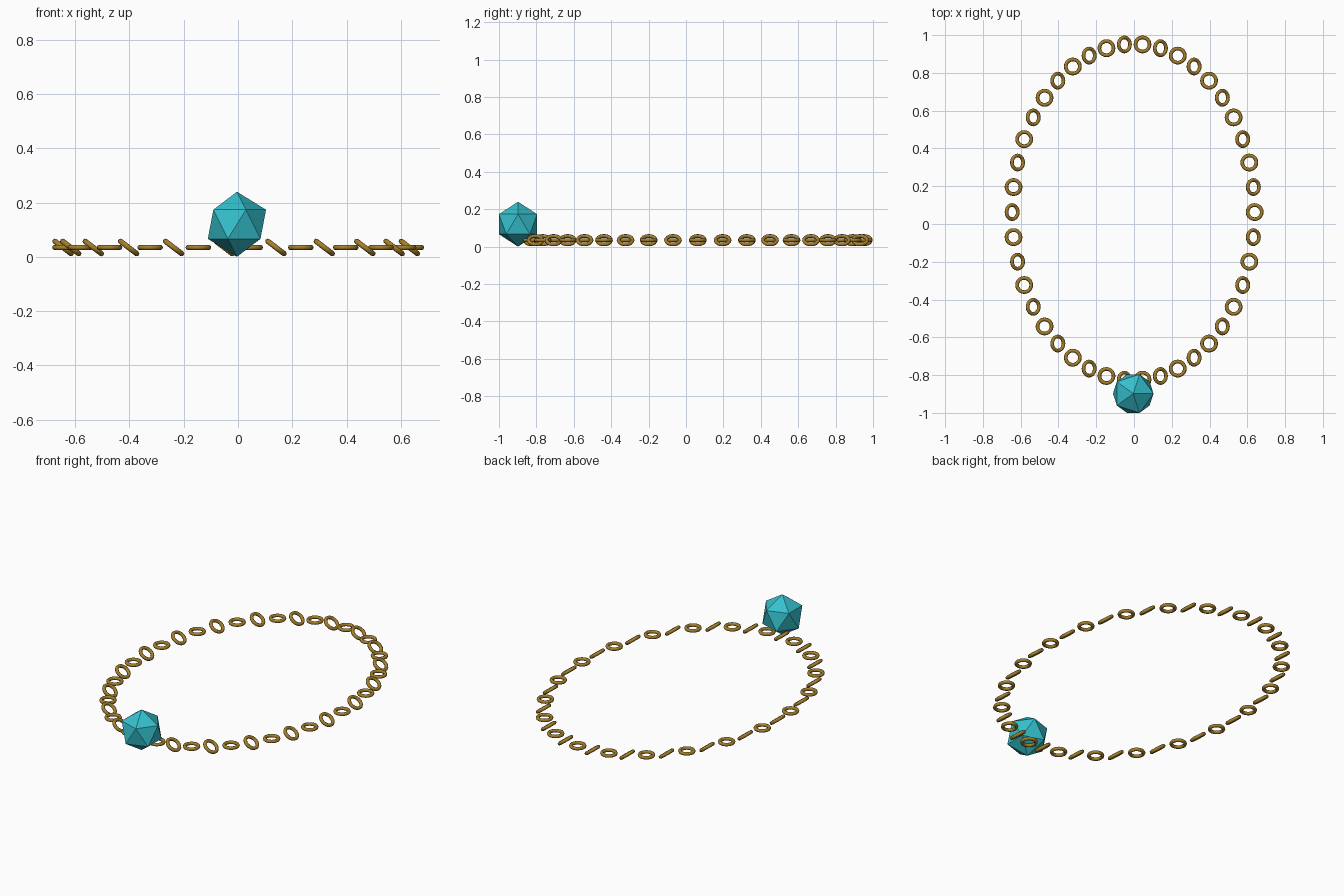
import bpy
import math

if "Cube" in bpy.data.objects:
    bpy.data.objects.remove(bpy.data.objects["Cube"])


def material(name, rgb):
    m = bpy.data.materials.new(name)
    m.diffuse_color = (*rgb, 1.0)
    m.use_nodes = True
    m.node_tree.nodes["Principled BSDF"].inputs["Base Color"].default_value = m.diffuse_color
    return m


gold = material("antique gold", (0.38, 0.215, 0.025))
teal = material("teal gem", (0.035, 0.53, 0.61))

# Oval chain: 42 rings, every other one tilted about y
CX, CY, RX, RY, Z = -0.003, 0.063, 0.642, 0.89, 0.0345
COUNT, TILT = 42, 0.65

for i in range(COUNT):
    a = 2 * math.pi * i / COUNT
    bpy.ops.mesh.primitive_torus_add(
        major_segments=20, minor_segments=8,
        major_radius=0.0375, minor_radius=0.0098,
        location=(CX + RX * math.cos(a), CY + RY * math.sin(a), Z),
        rotation=(0, TILT if i % 2 else 0, 0))
    link = bpy.context.object
    link.name = f"chain_link_{i + 1:02d}"
    link.data.materials.append(gold)
    bpy.ops.object.shade_smooth_by_angle(angle=math.radians(50))

# Faceted pendant gem at the front
bpy.ops.mesh.primitive_ico_sphere_add(
    subdivisions=1, radius=0.12, location=(-0.004, -0.898, 0.12))
gem = bpy.context.object
gem.name = "pendant_gem"
gem.data.materials.append(teal)
